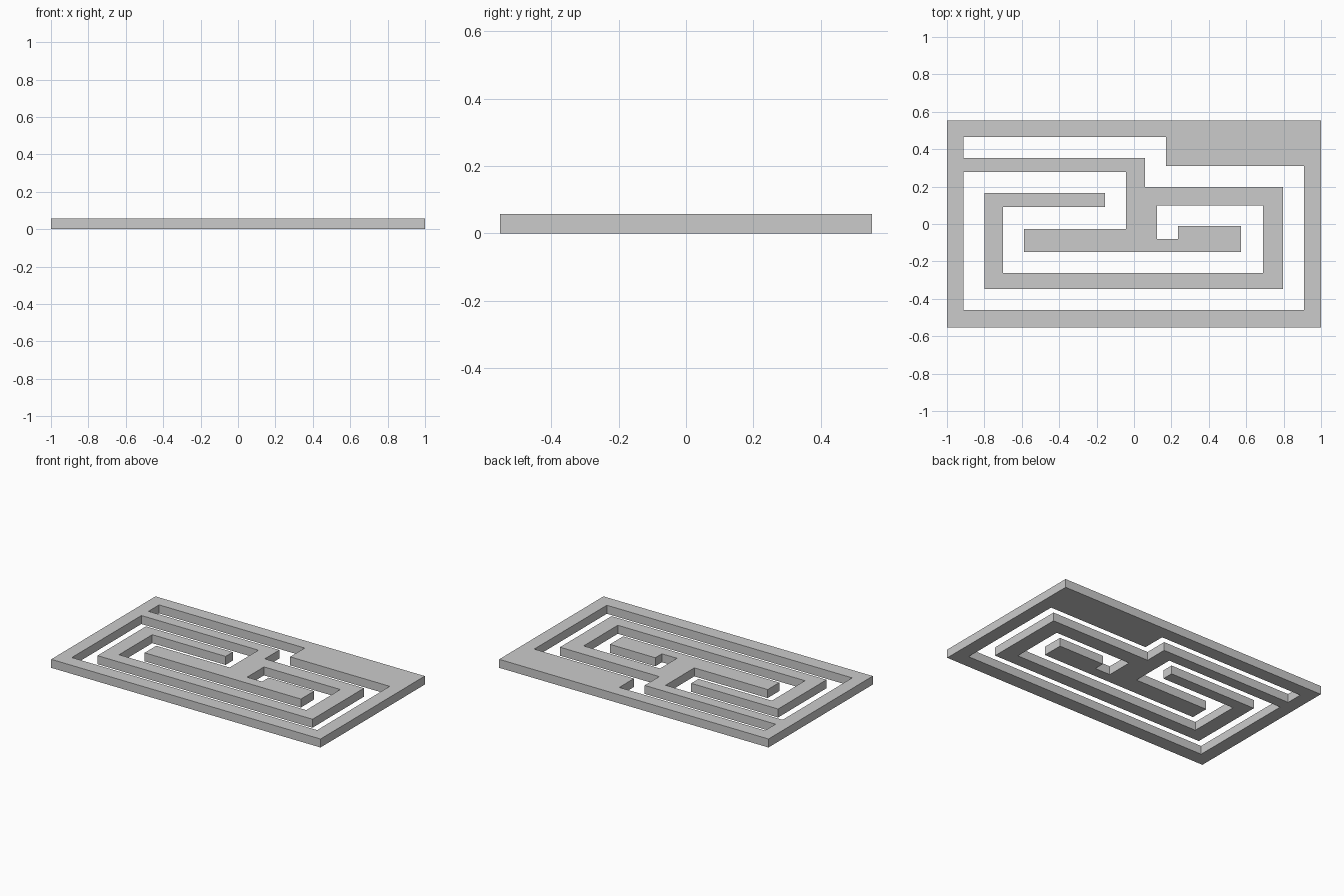
import bpy

if "Cube" in bpy.data.objects:
    bpy.data.objects.remove(bpy.data.objects["Cube"])

HEIGHT = 0.057


def add_outline(curve, points):
    """Add one closed straight-edged outline to a filled 2D curve."""
    spline = curve.splines.new('POLY')
    spline.points.add(len(points) - 1)
    for p, (x, y) in zip(spline.points, points):
        p.co = (x, y, 0, 1)
    spline.use_cyclic_u = True


# outer border of the plate
border = [(-1, -0.553), (1, -0.553), (1, 0.553), (-1, 0.553)]

# winding slot: along the frame, then in and out around the scroll arms
slot = [
    (-0.912, 0.465), (0.17, 0.465), (0.17, 0.31), (0.91, 0.31),
    (0.91, -0.46), (-0.912, -0.46), (-0.912, 0.278),
    # trunk and centre bar
    (-0.043, 0.278), (-0.043, -0.027), (-0.588, -0.027), (-0.588, -0.15),
    (0.572, -0.15), (0.572, -0.01), (0.235, -0.01), (0.235, -0.08),
    (0.123, -0.08),
    # inner edge of the spiral arm
    (0.123, 0.1), (0.69, 0.1), (0.69, -0.262), (-0.7, -0.262),
    (-0.7, 0.09), (-0.155, 0.09),
    # outer edge of the spiral arm
    (-0.155, 0.166), (-0.8, 0.166), (-0.8, -0.348), (0.797, -0.348),
    (0.797, 0.198), (0.06, 0.198), (0.06, 0.353), (-0.912, 0.353),
]

# fretwork plate extruded from the two outlines
curve = bpy.data.curves.new("fretwork_panel", 'CURVE')
curve.dimensions = '2D'
curve.fill_mode = 'BOTH'
curve.extrude = HEIGHT / 2
add_outline(curve, border)
add_outline(curve, slot)
panel = bpy.data.objects.new("fretwork_panel", curve)
bpy.context.collection.objects.link(panel)
panel.location.z = HEIGHT / 2

# turn into a welded, flat-shaded mesh
bpy.context.view_layer.objects.active = panel
panel.select_set(True)
bpy.ops.object.convert(target='MESH')
bpy.ops.object.mode_set(mode='EDIT')
bpy.ops.mesh.select_all(action='SELECT')
bpy.ops.mesh.remove_doubles(threshold=0.0001)
bpy.ops.mesh.normals_make_consistent(inside=False)
bpy.ops.object.mode_set(mode='OBJECT')
bpy.ops.object.shade_flat()
